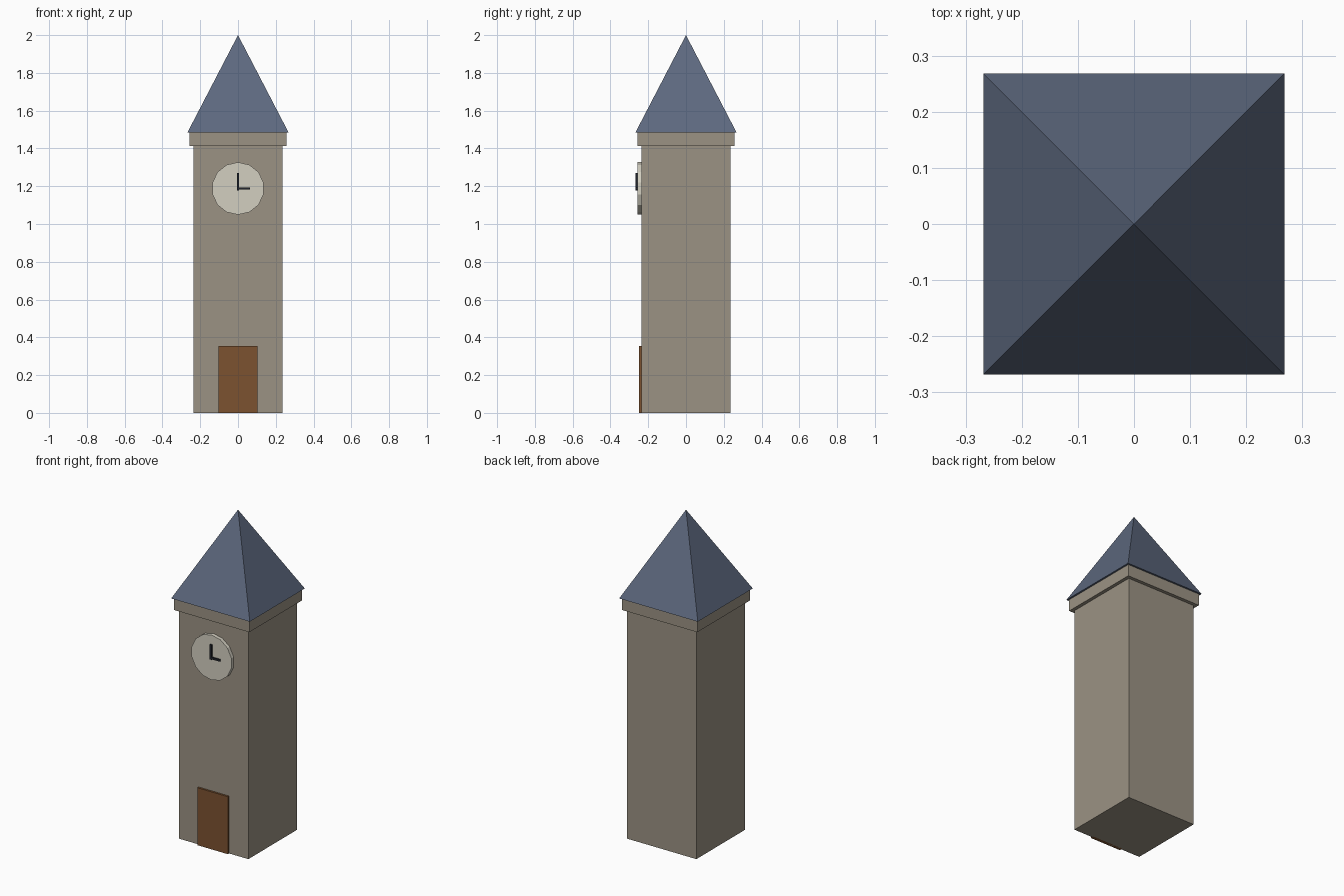
import bpy
from math import pi, sqrt

if "Cube" in bpy.data.objects:
    bpy.data.objects.remove(bpy.data.objects["Cube"])


def material(name, rgb):
    m = bpy.data.materials.new(name)
    m.diffuse_color = (*rgb, 1)
    m.use_nodes = True
    m.node_tree.nodes["Principled BSDF"].inputs["Base Color"].default_value = m.diffuse_color
    return m


stone = material("stone", (0.33, 0.29, 0.23))
slate = material("slate", (0.11, 0.14, 0.21))
wood = material("wood", (0.20, 0.085, 0.03))
ivory = material("ivory", (0.65, 0.62, 0.53))
iron = material("iron", (0.015, 0.018, 0.025))


def finish(name, mat):
    ob = bpy.context.object
    ob.name = name
    ob.data.materials.append(mat)
    bpy.ops.object.transform_apply(location=False, rotation=True, scale=True)


def box(name, x, y, z, mat):
    """Box from (min, max) ranges on each axis."""
    ranges = (x, y, z)
    bpy.ops.mesh.primitive_cube_add(size=1, location=[(a + b) / 2 for a, b in ranges])
    bpy.context.object.scale = [b - a for a, b in ranges]
    finish(name, mat)


W = 0.236        # half width of the tower
LEDGE = 0.257    # half width of the ledge
ROOF = 0.268     # half width of the roof
CLOCK_Z = 1.188

# Tower shaft and ledge
box("tower", (-W, W), (-W, W), (0, 1.412), stone)
box("ledge", (-LEDGE, LEDGE), (-LEDGE, LEDGE), (1.412, 1.484), stone)

# Pyramid roof
bpy.ops.mesh.primitive_cone_add(vertices=4, radius1=ROOF * sqrt(2), radius2=0,
                                depth=0.516, location=(0, 0, 1.742),
                                rotation=(0, 0, pi / 4))
finish("roof", slate)

# Door
box("door", (-0.104, 0.104), (-0.248, -W + 0.01), (0, 0.354), wood)

# Clock face and hands
bpy.ops.mesh.primitive_cylinder_add(vertices=14, radius=0.139, depth=0.032,
                                    location=(0, -0.242, CLOCK_Z),
                                    rotation=(pi / 2, 0, 0))
finish("clock_face", ivory)
box("minute_hand", (-0.006, 0.006), (-0.267, -0.257), (1.178, 1.27), iron)
box("hour_hand", (-0.006, 0.063), (-0.267, -0.257), (CLOCK_Z - 0.006, CLOCK_Z + 0.006), iron)
